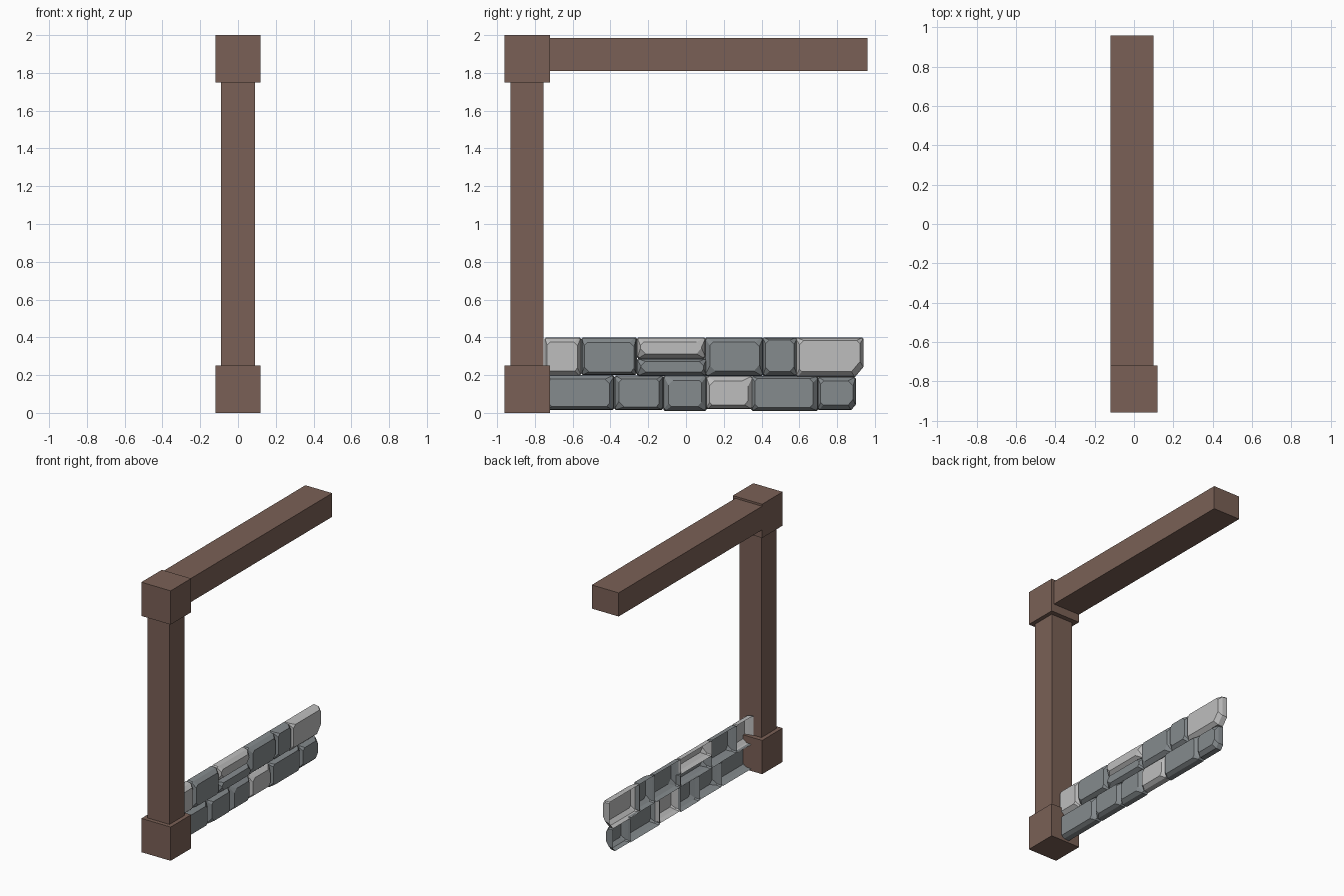
import bpy, bmesh, random

if "Cube" in bpy.data.objects:
    bpy.data.objects.remove(bpy.data.objects["Cube"])

random.seed(4)


def material(name, rgb):
    m = bpy.data.materials.new(name)
    m.diffuse_color = (*rgb, 1)
    m.use_nodes = True
    m.node_tree.nodes["Principled BSDF"].inputs["Base Color"].default_value = m.diffuse_color
    return m


WOOD = material("brown wood", (0.195, 0.118, 0.093))
DARK = material("blue grey stone", (0.235, 0.258, 0.270))
LIGHT = material("light grey stone", (0.515, 0.515, 0.515))


def add_object(name, bm, mat):
    me = bpy.data.meshes.new(name)
    bm.to_mesh(me)
    bm.free()
    me.materials.append(mat)
    ob = bpy.data.objects.new(name, me)
    bpy.context.collection.objects.link(ob)


def box(name, x, y, z):
    bm = bmesh.new()
    bmesh.ops.create_cube(bm, size=1)
    for v in bm.verts:
        v.co = [(a + b) / 2 + c * (b - a) for c, (a, b) in zip(v.co, (x, y, z))]
    add_object(name, bm, WOOD)


def outline(y0, y1, z0, z1, cuts):
    # eight-sided outline, corners in order BL, BR, TR, TL
    a, b, c, d = cuts
    return [(y0 + a, z0), (y1 - b, z0), (y1, z0 + b * 1.2), (y1, z1 - c),
            (y1 - c, z1), (y0 + d, z1), (y0, z1 - d), (y0, z0 + a)]


def stone(name, y0, y1, z0, z1, mat, br=0.008):
    # hollow chipped block: open back rim, side wall, chamfer, flat face
    bm = bmesh.new()
    rim = [0.008, br, 0.008, 0.008]
    chips = [random.uniform(0.012, 0.03) for _ in range(4)]
    chips[1] = max(chips[1], br)
    l, r, b, t = [random.uniform(0.014, 0.028) for _ in range(4)]
    layers = [(-0.03, outline(y0, y1, z0, z1, rim)),
              (0.008, outline(y0 + .005, y1 - .005, z0 + .004, z1 - .004, rim)),
              (0.035, outline(y0 + l, y1 - r, z0 + b, z1 - t, chips))]
    rings = [[bm.verts.new((x, y, z)) for y, z in pts] for x, pts in layers]
    for lo, hi in zip(rings, rings[1:]):
        for i in range(8):
            j = (i + 1) % 8
            bm.faces.new((lo[i], lo[j], hi[j], hi[i]))
    bm.faces.new(rings[-1])
    add_object(name, bm, mat)


# Timber frame: post with two blocks and a top beam
box("base_block", (-.12, .12), (-.96, -.72), (0, .25))
box("top_block", (-.12, .12), (-.96, -.72), (1.75, 2))
box("post", (-.09, .09), (-.93, -.755), (.25, 1.75))
box("beam", (-.12, .10), (-.72, .96), (1.81, 1.985))

# Low stone wall: two courses
upper = [(-.75, -.555, .195, .40, LIGHT), (-.555, -.26, .20, .40, DARK),
         (-.26, .105, .288, .40, LIGHT), (-.26, .11, .195, .288, DARK),
         (.10, .41, .195, .40, DARK), (.405, .59, .195, .40, DARK),
         (.58, .94, .19, .40, LIGHT, .045)]
lower = [(-.75, -.38, .015, .20, DARK), (-.38, -.12, .015, .197, DARK),
         (-.12, .11, .01, .20, DARK), (.105, .355, .02, .195, LIGHT),
         (.345, .70, .01, .195, DARK), (.695, .90, .015, .19, DARK, .025)]
for course, stones in (("upper", upper), ("lower", lower)):
    for i, s in enumerate(stones):
        stone(f"{course}_stone_{i + 1}", *s)
